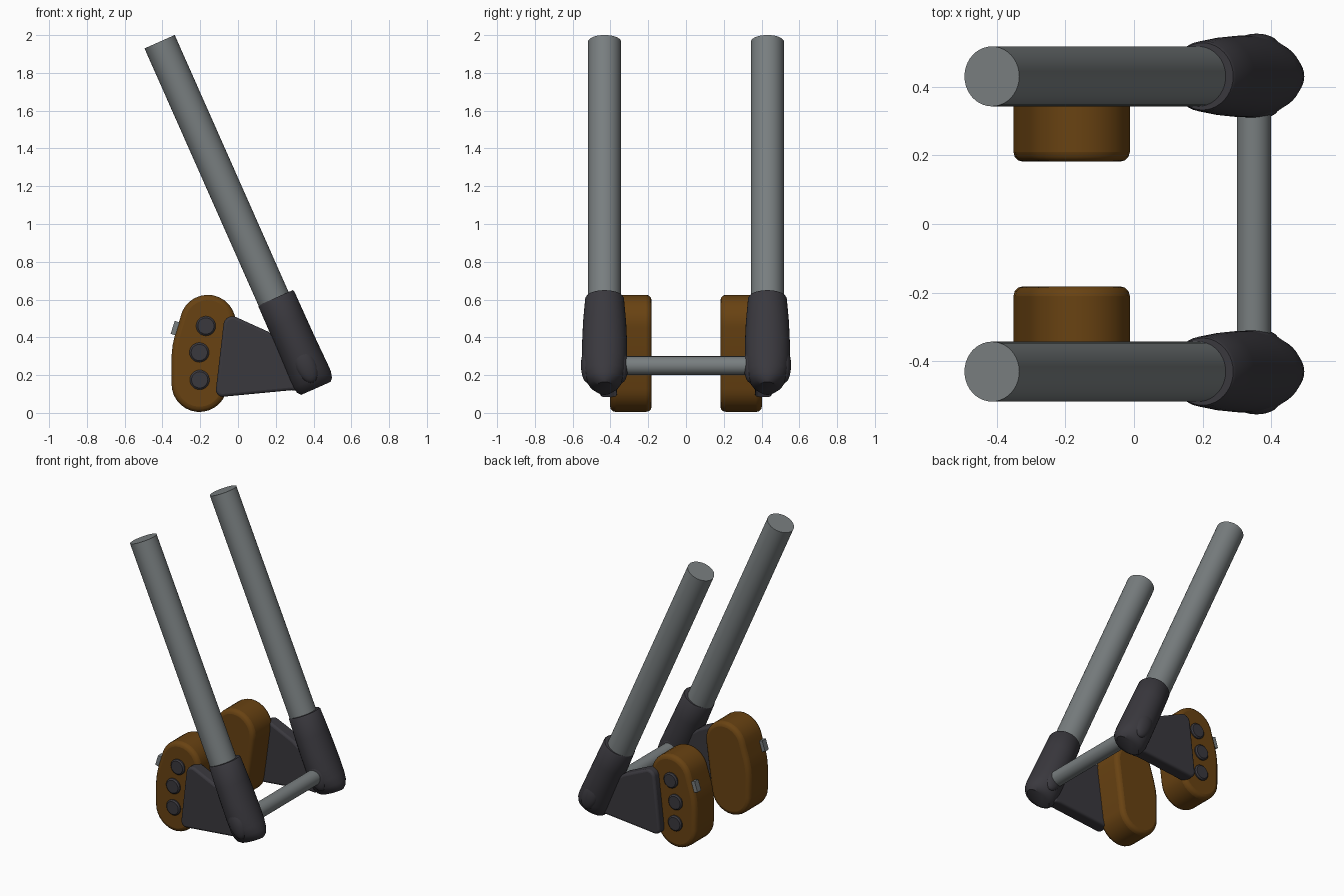
import bpy, bmesh, math
from math import sin, cos, pi
from mathutils import Vector

if "Cube" in bpy.data.objects:
    bpy.data.objects.remove(bpy.data.objects["Cube"])


def material(name, rgb):
    m = bpy.data.materials.new(name)
    m.use_nodes = True
    m.diffuse_color = (*rgb, 1)
    bsdf = m.node_tree.nodes["Principled BSDF"]
    bsdf.inputs["Base Color"].default_value = (*rgb, 1)
    bsdf.inputs["Roughness"].default_value = 0.6
    return m


GREY = material("steel grey", (0.19, 0.21, 0.215))
DARK = material("charcoal", (0.042, 0.04, 0.048))
BROWN = material("bronze brown", (0.14, 0.055, 0.006))

LEG_Y = -0.431
DOWN = Vector((0.405, 0, -0.914)).normalized()   # along the leg
SIDE = Vector((-DOWN.z, 0, DOWN.x))              # across the leg
OUT = Vector((0, 1, 0))
MOUTH = Vector((0.2, LEG_Y, 0.61))               # top of the socket


def finish(name, bm, mat, bevel=0, mirror=True, segments=3):
    bmesh.ops.recalc_face_normals(bm, faces=bm.faces)
    mesh = bpy.data.meshes.new(name)
    bm.to_mesh(mesh)
    bm.free()
    mesh.materials.append(mat)
    obj = bpy.data.objects.new(name, mesh)
    bpy.context.collection.objects.link(obj)
    if bevel:
        b = obj.modifiers.new("Bevel", "BEVEL")
        b.width, b.segments, b.limit_method = bevel, segments, "ANGLE"
        b.angle_limit = math.radians(50)
    if mirror:
        obj.modifiers.new("Mirror", "MIRROR").use_axis = (False, True, False)
    bpy.ops.object.select_all(action="DESELECT")
    obj.select_set(True)
    bpy.context.view_layer.objects.active = obj
    bpy.ops.object.shade_smooth_by_angle(angle=math.radians(35))
    return obj


def loft(name, start, axis, u, v, rings, mat, sides=40, **kw):
    """Elliptical rings (distance, radius u, radius v) skinned along an axis."""
    bm = bmesh.new()
    loops = []
    for t, ru, rv in rings:
        c = start + axis * t
        loops.append([bm.verts.new(c + u * ru * cos(2 * pi * i / sides)
                                   + v * rv * sin(2 * pi * i / sides))
                      for i in range(sides)])
    for a, b in zip(loops, loops[1:]):
        for i in range(sides):
            j = (i + 1) % sides
            bm.faces.new((a[i], a[j], b[j], b[i]))
    bm.faces.new(loops[0])
    bm.faces.new(loops[-1])
    return finish(name, bm, mat, **kw)


def prism(name, outline, y0, y1, mat, **kw):
    """Side outline in x and z, extruded along y."""
    bm = bmesh.new()
    face = bm.faces.new([bm.verts.new((x, y0, z)) for x, z in outline])
    ext = bmesh.ops.extrude_face_region(bm, geom=[face])
    bmesh.ops.translate(bm, vec=(0, y1 - y0, 0),
                        verts=[g for g in ext["geom"] if isinstance(g, bmesh.types.BMVert)])
    return finish(name, bm, mat, **kw)


def arc(cx, cz, r, a0, a1, n=14):
    angles = [math.radians(a0 + (a1 - a0) * i / n) for i in range(n + 1)]
    return [(cx + r * cos(a), cz + r * sin(a)) for a in angles]


# Long leg tubes
loft("leg_tube", Vector((-0.415, LEG_Y, 1.965)), DOWN, SIDE, OUT,
     [(0, 0.0875, 0.0875), (1.7, 0.0875, 0.0875)], GREY)

# Sockets swelling towards a rounded foot
loft("leg_socket", MOUTH, DOWN, SIDE, OUT,
     [(0, 0.098, 0.098), (0.008, 0.103, 0.103), (0.14, 0.104, 0.114),
      (0.26, 0.105, 0.119), (0.36, 0.107, 0.119), (0.43, 0.109, 0.114),
      (0.475, 0.109, 0.1), (0.508, 0.1, 0.078), (0.525, 0.085, 0.05)], DARK)

# Raised lobes on the outer and inner sides of the sockets
for label, y in (("outer", -0.09), ("inner", 0.09)):
    rings = [(-0.1 * cos(pi * k / 12), 0.055 * sin(pi * k / 12) + 0.001,
              0.034 * sin(pi * k / 12) + 0.001) for k in range(13)]
    loft(label + "_socket_lobe", MOUTH + DOWN * 0.39 + OUT * y,
         DOWN, SIDE, OUT, rings, DARK, sides=24)

# Axle joining both feet
loft("axle", Vector((0.35, LEG_Y, 0.25)), OUT, Vector((1, 0, 0)), Vector((0, 0, 1)),
     [(0, 0.05, 0.05), (-2 * LEG_Y, 0.05, 0.05)], GREY, mirror=False)

# Brackets between sockets and calipers
bracket = (arc(-0.03, 0.465, 0.047, 170, 75, 5)
           + [(0.16, 0.43), (0.33, 0.3), (0.33, 0.115), (0.283, 0.12)]
           + arc(-0.08, 0.122, 0.037, 265, 175, 5))
prism("caliper_bracket", bracket, -0.455, -0.365, DARK, bevel=0.015)

# Rounded, slightly bent caliper bodies
body = (arc(-0.16, 0.477, 0.148, -10, 170)
        + [(-0.332, 0.42), (-0.346, 0.36), (-0.352, 0.3)]
        + arc(-0.204, 0.153, 0.148, 180, 350))
prism("caliper_body", body, -0.402, -0.182, BROWN, bevel=0.028)

# Three round caps on each caliper
for i, (x, z) in enumerate(((-0.17, 0.46), (-0.205, 0.32), (-0.203, 0.175))):
    loft(f"piston_cap_{i + 1}", Vector((x, -0.38, z)), -OUT,
         Vector((1, 0, 0)), Vector((0, 0, 1)),
         [(0, 0.052, 0.052), (0.03, 0.052, 0.052), (0.038, 0.043, 0.043)], DARK, sides=28)

# Small tilted tab on the trailing edge of each caliper
corner = Vector((-0.32, 0, 0.445))
along, across = Vector((0.3, 0, 0.954)), Vector((0.954, 0, -0.3))
tab = [corner + along * a * 0.036 + across * b * 0.027
       for a, b in ((-1, -1), (1, -1), (1, 1), (-1, 1))]
prism("caliper_tab", [(p.x, p.z) for p in tab], -0.385, -0.345, GREY)
